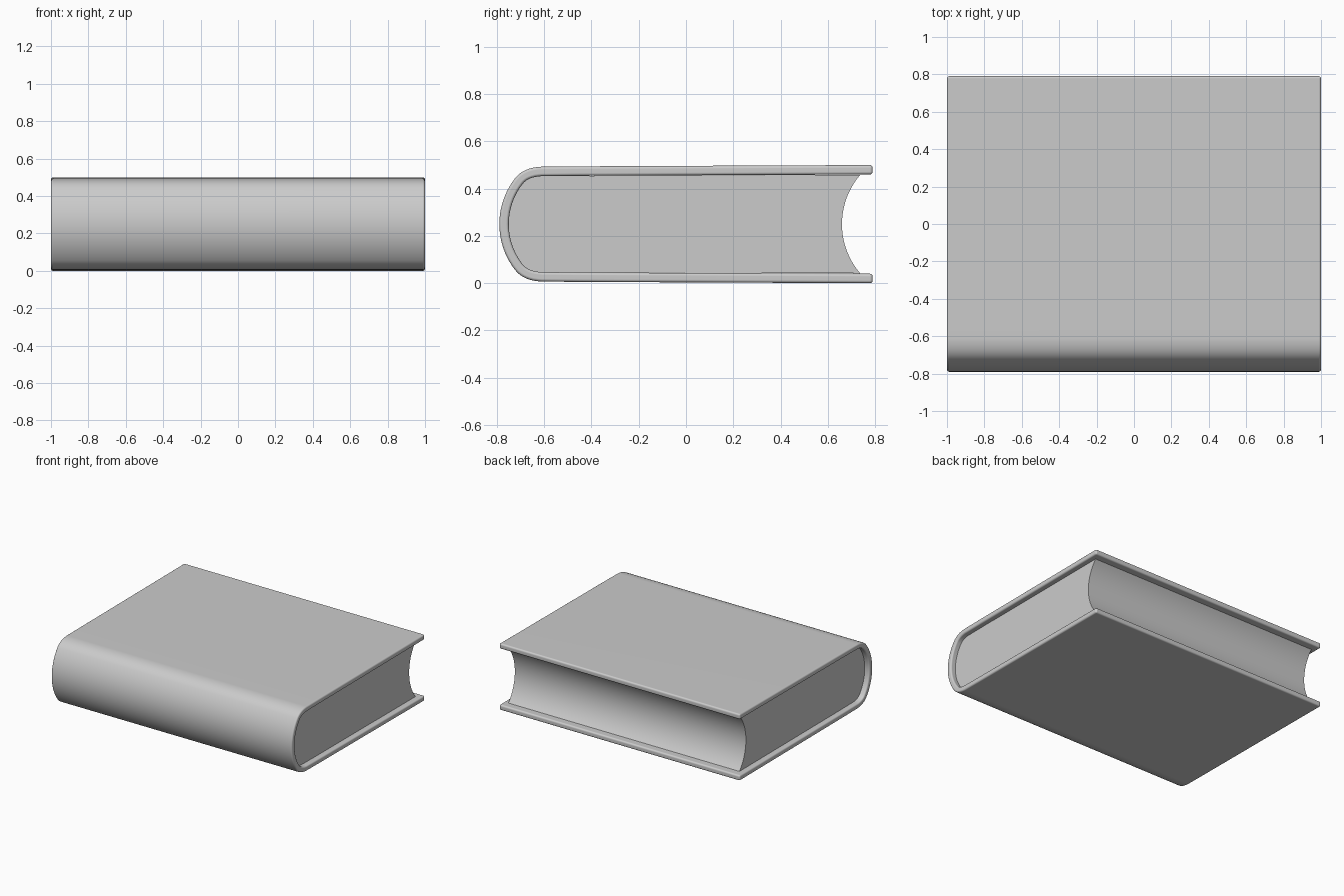
import bpy, bmesh, math
from mathutils import Vector

if "Cube" in bpy.data.objects:
    bpy.data.objects.remove(bpy.data.objects["Cube"])

MID_Z = 0.25      # height of the book's middle plane
COVER = 0.04      # board thickness


def arc(tip, sag, half, top, n):
    """Points (y, z) from z = 0 up to z = top on a circle with the given tip."""
    r = (half ** 2 + sag ** 2) / (2 * sag)
    end = math.asin(top / r)
    return [Vector((tip + r - r * math.cos(end * i / n), r * math.sin(end * i / n)))
            for i in range(n + 1)]


def mirrored(half):
    """Full profile from a half profile that starts on the middle plane."""
    return [Vector((p.x, -p.y)) for p in reversed(half[1:])] + half


def offset(path, d):
    out = []
    for i, p in enumerate(path):
        t = (path[min(i + 1, len(path) - 1)] - path[max(i - 1, 0)]).normalized()
        out.append(p + Vector((t.y, -t.x)) * d)
    return out


def extrude_x(name, profile, half_x, bevel=0.0):
    """Extrude a closed (y, z) profile along x, optionally rounding sharp edges."""
    bm = bmesh.new()
    face = bm.faces.new([bm.verts.new((-half_x, p.x, p.y + MID_Z)) for p in profile])
    new = bmesh.ops.extrude_face_region(bm, geom=[face], use_keep_orig=True)["geom"]
    bmesh.ops.translate(bm, vec=(2 * half_x, 0, 0),
                        verts=[g for g in new if isinstance(g, bmesh.types.BMVert)])
    bmesh.ops.recalc_face_normals(bm, faces=bm.faces)
    if bevel:
        sharp = [e for e in bm.edges if e.calc_face_angle(0) > math.radians(50)]
        bmesh.ops.bevel(bm, geom=sharp, offset=bevel, segments=4, profile=0.5,
                        affect='EDGES', clamp_overlap=False)
    mesh = bpy.data.meshes.new(name)
    bm.to_mesh(mesh)
    bm.free()
    ob = bpy.data.objects.new(name, mesh)
    bpy.context.collection.objects.link(ob)
    bpy.ops.object.select_all(action='DESELECT')
    ob.select_set(True)
    bpy.context.view_layer.objects.active = ob
    bpy.ops.object.shade_smooth_by_angle(angle=math.radians(35))
    ob.modifiers.new("weighted_normals", 'WEIGHTED_NORMAL').keep_sharp = True
    return ob


# Rounded spine running through a soft shoulder into the flat board
spine = arc(-0.79, 0.08, 0.21, 0.195, 10)
a, b, c = spine[-1], Vector((-0.687, 0.24)), Vector((-0.61, 0.243))
shoulder = [a * (1 - t) ** 2 + b * 2 * t * (1 - t) + c * t * t
            for t in (i / 8 for i in range(1, 9))]
outer = mirrored(spine + shoulder + [Vector((-0.45, 0.2445)), Vector((0.79, 0.25))])
inner = offset(outer, COVER)
inner[0].x = inner[-1].x = 0.79

# Cover: one wrapped board
extrude_x("cover", outer + inner[::-1], 1.0, bevel=0.012)

# Page block: follows the inside of the cover, with a hollow fore edge
half_fore = arc(0.66, 0.075, 0.206, 0.208, 10)
fore_edge = mirrored(half_fore)
extrude_x("pages", inner[1:-1] + fore_edge[::-1], 0.96)
